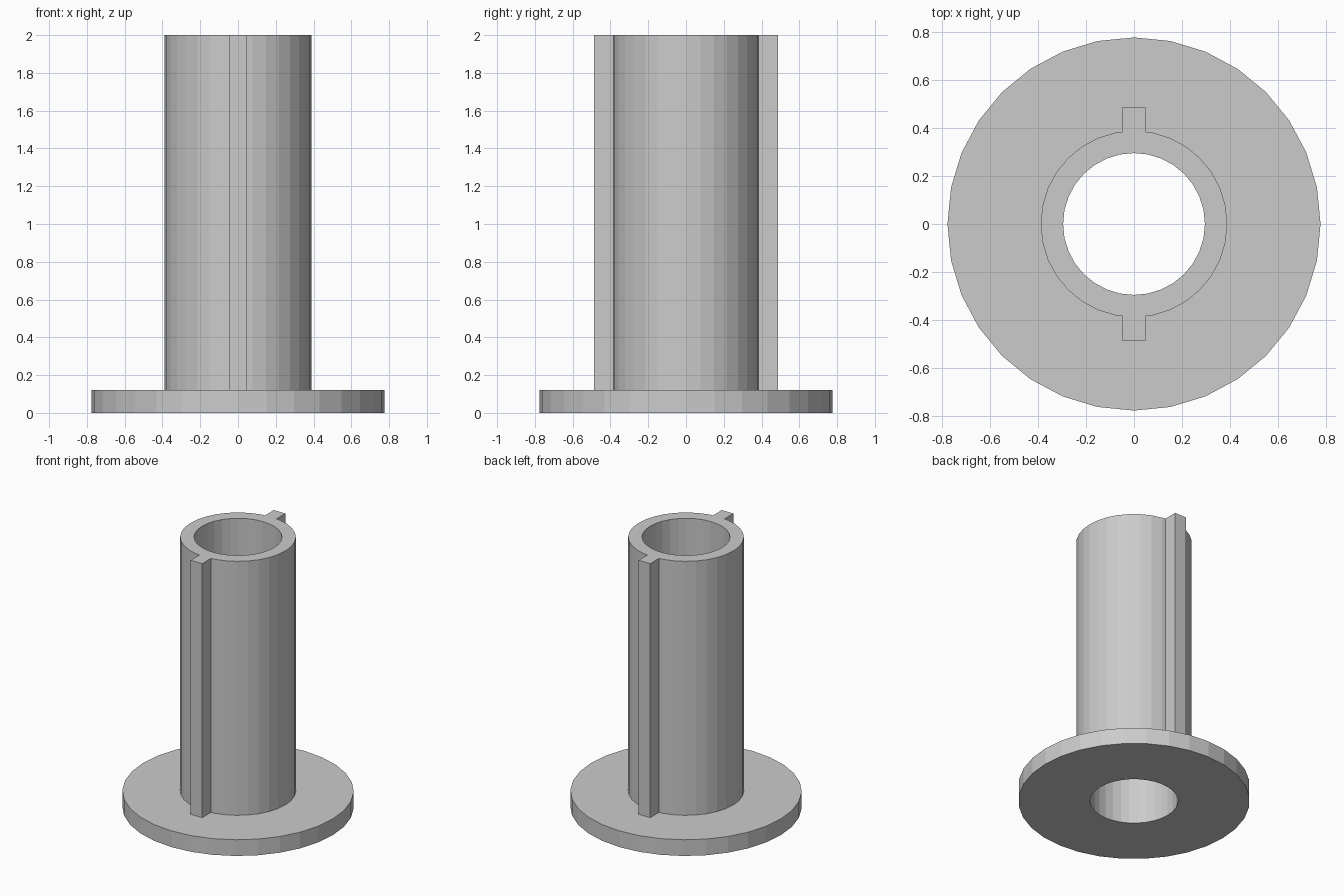
import bpy, bmesh
from math import cos, sin, tau

cube = bpy.data.objects.get("Cube")
if cube:
    bpy.data.objects.remove(cube, do_unlink=True)

SIDES = 32
BORE, TUBE, FLANGE = 0.295, 0.388, 0.776
FLANGE_TOP, HEIGHT = 0.12, 2.0
KEY_HALF_WIDTH, KEY_REACH = 0.047, 0.486

grey = bpy.data.materials.new("plain_grey")
grey.use_nodes = True
colour = (0.6, 0.6, 0.6, 1)
grey.diffuse_color = colour
grey.node_tree.nodes["Principled BSDF"].inputs["Base Color"].default_value = colour


def add_object(name, bm):
    bmesh.ops.recalc_face_normals(bm, faces=bm.faces)
    mesh = bpy.data.meshes.new(name)
    bm.to_mesh(mesh)
    bm.free()
    mesh.materials.append(grey)
    obj = bpy.data.objects.new(name, mesh)
    bpy.context.collection.objects.link(obj)
    return obj


def lathe(name, profile):
    """Turn a closed (radius, height) profile around the z axis."""
    bm = bmesh.new()
    rings = [[bm.verts.new((r * cos(tau * i / SIDES), r * sin(tau * i / SIDES), z))
              for r, z in profile] for i in range(SIDES)]
    n = len(profile)
    for i, ring in enumerate(rings):
        following = rings[(i + 1) % SIDES]
        for j in range(n):
            k = (j + 1) % n
            bm.faces.new((ring[j], following[j], following[k], ring[k]))
    return add_object(name, bm)


def box(name, low, high):
    bm = bmesh.new()
    bmesh.ops.create_cube(bm, size=1)
    for v in bm.verts:
        v.co = [(a + b) / 2 + c * (b - a) for a, b, c in zip(low, high, v.co)]
    return add_object(name, bm)


# Hollow tube standing on a wide round flange
body = lathe("flanged_tube", [
    (BORE, 0), (FLANGE, 0), (FLANGE, FLANGE_TOP),
    (TUBE, FLANGE_TOP), (TUBE, HEIGHT), (BORE, HEIGHT)])

# Straight keys down the front and back, fused into the tube wall
wall_middle = (BORE + TUBE) / 2
for name, y0, y1 in (("front_key", -KEY_REACH, -wall_middle),
                     ("back_key", wall_middle, KEY_REACH)):
    key = box(name, (-KEY_HALF_WIDTH, y0, FLANGE_TOP / 2),
              (KEY_HALF_WIDTH, y1, HEIGHT))
    key.hide_render = True
    key.hide_set(True)
    union = body.modifiers.new(name, 'BOOLEAN')
    union.operation = 'UNION'
    union.solver = 'EXACT'
    union.object = key

# Keep the fused mesh and drop the helper boxes
bpy.context.view_layer.update()
fused = bpy.data.meshes.new_from_object(
    body.evaluated_get(bpy.context.evaluated_depsgraph_get()))
body.modifiers.clear()
body.data = fused
for name in ("front_key", "back_key"):
    bpy.data.objects.remove(bpy.data.objects[name], do_unlink=True)
